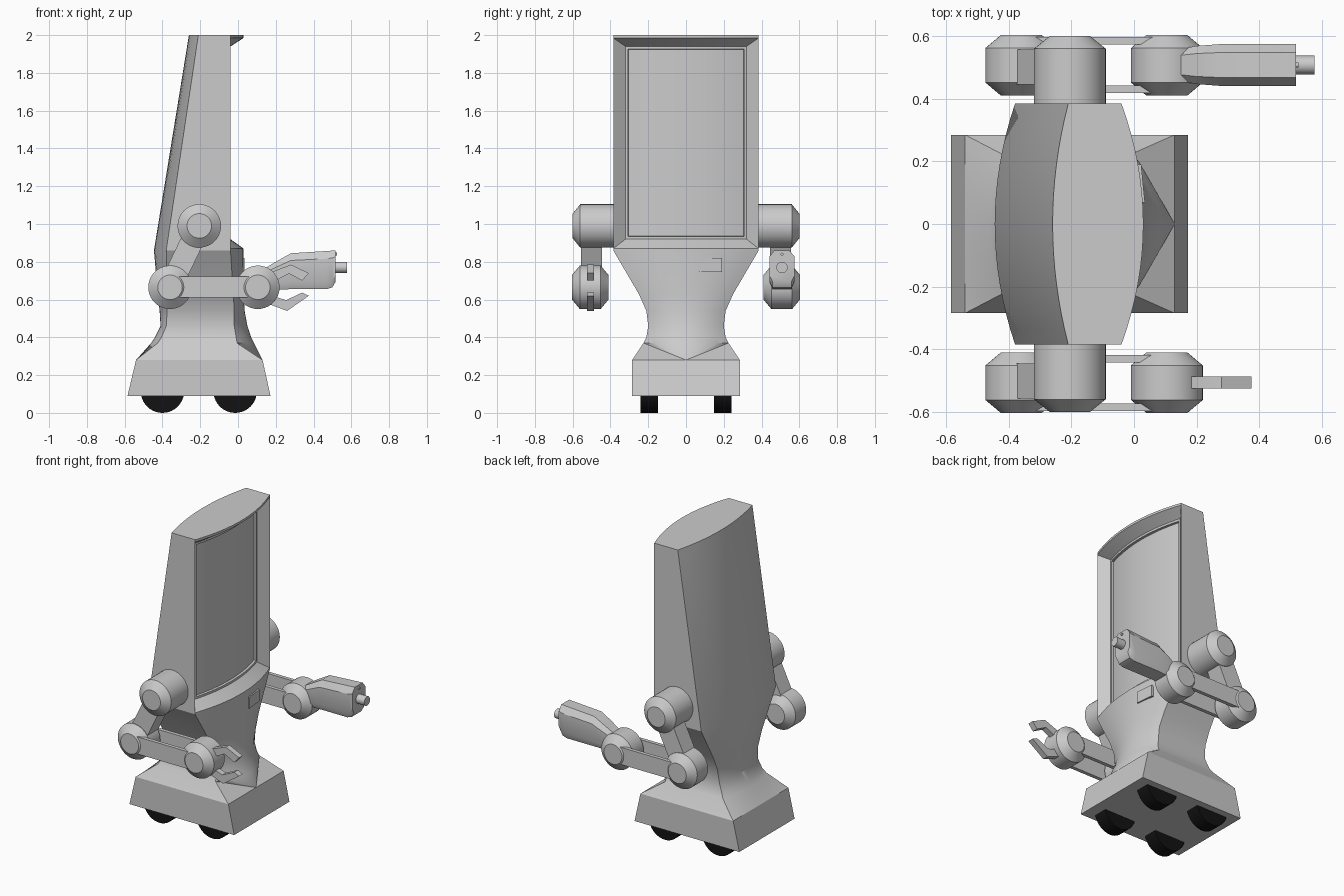
import bpy, bmesh, math
from mathutils import Vector, Matrix

if "Cube" in bpy.data.objects:
    bpy.data.objects.remove(bpy.data.objects["Cube"])


def material(name, c):
    m = bpy.data.materials.new(name)
    m.diffuse_color = (c, c, c, 1)
    m.use_nodes = True
    m.node_tree.nodes["Principled BSDF"].inputs["Base Color"].default_value = m.diffuse_color
    return m


GREY = material("light_grey", 0.6)
BLACK = material("tyre_black", 0.006)


def finish(name, bm, mat=GREY, angle=30):
    bmesh.ops.remove_doubles(bm, verts=bm.verts, dist=1e-5)
    bmesh.ops.recalc_face_normals(bm, faces=bm.faces)
    me = bpy.data.meshes.new(name)
    bm.to_mesh(me)
    bm.free()
    me.materials.append(mat)
    ob = bpy.data.objects.new(name, me)
    bpy.context.collection.objects.link(ob)
    bpy.ops.object.select_all(action='DESELECT')
    bpy.context.view_layer.objects.active = ob
    ob.select_set(True)
    bpy.ops.object.shade_smooth_by_angle(angle=math.radians(angle))
    return ob


def loft(bm, rings, caps=True):
    """Join equal-length closed rings of points with quads."""
    vs = [[bm.verts.new(p) for p in r] for r in rings]
    n = len(vs[0])
    for a, b in zip(vs, vs[1:]):
        for i in range(n):
            j = (i + 1) % n
            bm.faces.new((a[i], a[j], b[j], b[i]))
    if caps:
        bm.faces.new(vs[0])
        bm.faces.new(vs[-1])
    return vs


def drum(name, x, z, profile, mat=GREY, seg=40):
    """Turned part around a y axis; profile is (y, radius)."""
    bm = bmesh.new()
    loft(bm, [[(x + r * math.cos(2 * math.pi * i / seg), y, z + r * math.sin(2 * math.pi * i / seg))
               for i in range(seg)] for y, r in profile])
    return finish(name, bm, mat)


def slab(name, pts, y0, y1):
    """Outline in x, z extruded from y0 to y1."""
    bm = bmesh.new()
    loft(bm, [[(x, y, z) for x, z in pts] for y in (y0, y1)])
    return finish(name, bm)


# Torso: stacked sections with curved front and back
N = 16
T = [-1 + 2 * i / N for i in range(N + 1)]


def section(z, hy, fs, fm, bs, bk):
    front = [(fm + (fs - fm) * t * t, hy * t, z) for t in T]
    back = [(bk + (bs - bk) * t * t, hy * t, z) for t in reversed(T)]
    return front + back


SECTIONS = [  # z, half width, front side, front middle, back side, back middle
    (2.00, .385, -.04, .03, -.21, -.26),
    (0.86, .385, -.04, .03, -.38, -.445),
    (0.63, .25, -.025, .03, -.375, -.425),
    (0.54, .21, -.02, .035, -.375, -.415),
    (0.46, .20, -.02, .05, -.38, -.41),
    (0.40, .21, -.01, .07, -.405, -.44),
    (0.37, .225, -.005, .085, -.425, -.46),
]
bm = bmesh.new()
rings = [section(*s) for s in SECTIONS]
vs = loft(bm, rings, caps=False)
bm.faces.new(vs[0])
# open the front of the upper torso for the screen
bm.faces.ensure_lookup_table()
bmesh.ops.delete(bm, geom=[bm.faces[i] for i in range(N)], context='FACES_ONLY')

# Flare from the waist to the base: fan to a front point, plain strips elsewhere
low = vs[-1]
tip = bm.verts.new((.13, 0, .28))
base = [None] * (N + 1) + [bm.verts.new((-.54, .285 * t, .28)) for t in reversed(T)]
base[0] = bm.verts.new((.13, -.285, .28))
base[N] = bm.verts.new((.13, .285, .28))
for i in range(N):
    bm.faces.new((low[i], low[i + 1], tip))
for i in (0, N):
    bm.faces.new((low[i], tip, base[i]))
for i in range(N, 2 * N + 2):
    j = (i + 1) % (2 * N + 2)
    bm.faces.new((low[i], low[j], base[j], base[i]))


# Sunken frame and curved screen
def frame(hy, z0, z1, dx):
    def row(z, ts):
        return [(.03 - dx - .07 * (hy * t / .385) ** 2, hy * t, z) for t in ts]
    return row(z0, T) + row(z1, T[::-1])


fr = loft(bm, [frame(.385, .86, 2, 0), frame(.385, .87, 1.985, 0), frame(.32, .92, 1.94, .07),
               frame(.307, .934, 1.926, .07), frame(.305, .936, 1.924, .085)], caps=False)
inner = fr[-1]
for i in range(N):
    bm.faces.new((inner[i], inner[i + 1], inner[2 * N - i], inner[2 * N + 1 - i]))
bmesh.ops.dissolve_degenerate(bm, dist=1e-5, edges=bm.edges)
finish("torso", bm)

# Wheeled base
bm = bmesh.new()
loft(bm, [[(x0, -.285, z), (x1, -.285, z), (x1, .285, z), (x0, .285, z)]
          for z, x0, x1 in ((.09, -.585, .172), (.28, -.54, .13))])
finish("base", bm)
for x in (-.4, -.015):
    for s in (-1, 1):
        drum("wheel", x, .115, [(s * .147, .115), (s * .24, .115)], BLACK)

# Card reader plate on the front of the waist
bm = bmesh.new()
loft(bm, [[(x + dx, y, z) for y, z, dx in ((.068, .745, 0), (.19, .745, -.012),
                                           (.19, .82, -.012), (.068, .82, 0))]
          for x in (-.01, .035)])
finish("card_reader", bm)

# Arms
SHOULDER, ELBOW, WRIST = (-.205, .99), (-.36, .665), (.105, .665)
for s, side in ((-1, "right"), (1, "left")):
    drum(side + "_shoulder", *SHOULDER, [(s * .33, .115), (s * .56, .115), (s * .6, .065)])
    for part, c in (("elbow", ELBOW), ("wrist", WRIST)):
        drum(side + "_" + part, *c, [(s * .41, .065), (s * .452, .115), (s * .562, .115), (s * .604, .065)])
    a, b = Vector(SHOULDER), Vector(ELBOW)
    n = (b - a).orthogonal().normalized() * .06
    slab(side + "_upper_arm", [a + n, b + n, b - n, a - n], s * .445, s * .557)
    for y in (.418, .573):
        slab(side + "_forearm_plate", [(-.36, .61), (.105, .61), (.105, .722), (-.36, .722)],
             s * y, s * (y + .024))

# Gripper claw on the right arm
slab("upper_claw", [(.12, .70), (.15, .735), (.28, .785), (.375, .74), (.34, .70),
                    (.27, .737), (.18, .69)], -.525, -.487)
slab("lower_claw", [(.12, .63), (.14, .585), (.26, .54), (.375, .62), (.34, .637),
                    (.255, .597), (.18, .62)], -.525, -.487)


# Tool housing on the left arm, lofted along x
def octagon(x, h, z0, z1):
    y, k, b = .508, .6 * h, .35 * (z1 - z0)
    top, bot = z1 - .2 * (z1 - z0), z0 + .2 * (z1 - z0)
    return [(x, y - .75 * h, z0), (x, y + .75 * h, z0), (x, y + h, bot), (x, y + h, top),
            (x, y + k, z1), (x, y - k, z1), (x, y - h, top), (x, y - h, bot)]


bm = bmesh.new()
loft(bm, [octagon(*p) for p in ((.1, .043, .63, .74), (.2, .061, .652, .80), (.28, .067, .655, .845),
                                (.47, .067, .655, .857), (.5, .067, .665, .859), (.517, .067, .695, .86))])
finish("tool_housing", bm)


def nozzle(name, x0, x1, z, r, seg=20):
    bm = bmesh.new()
    loft(bm, [[(x, .508 + r * math.cos(2 * math.pi * i / seg), z + r * math.sin(2 * math.pi * i / seg))
               for i in range(seg)] for x in (x0, x1)])
    finish(name, bm)


nozzle("nozzle", .5, .577, .77, .03)
nozzle("sight", .5, .525, .84, .008)
